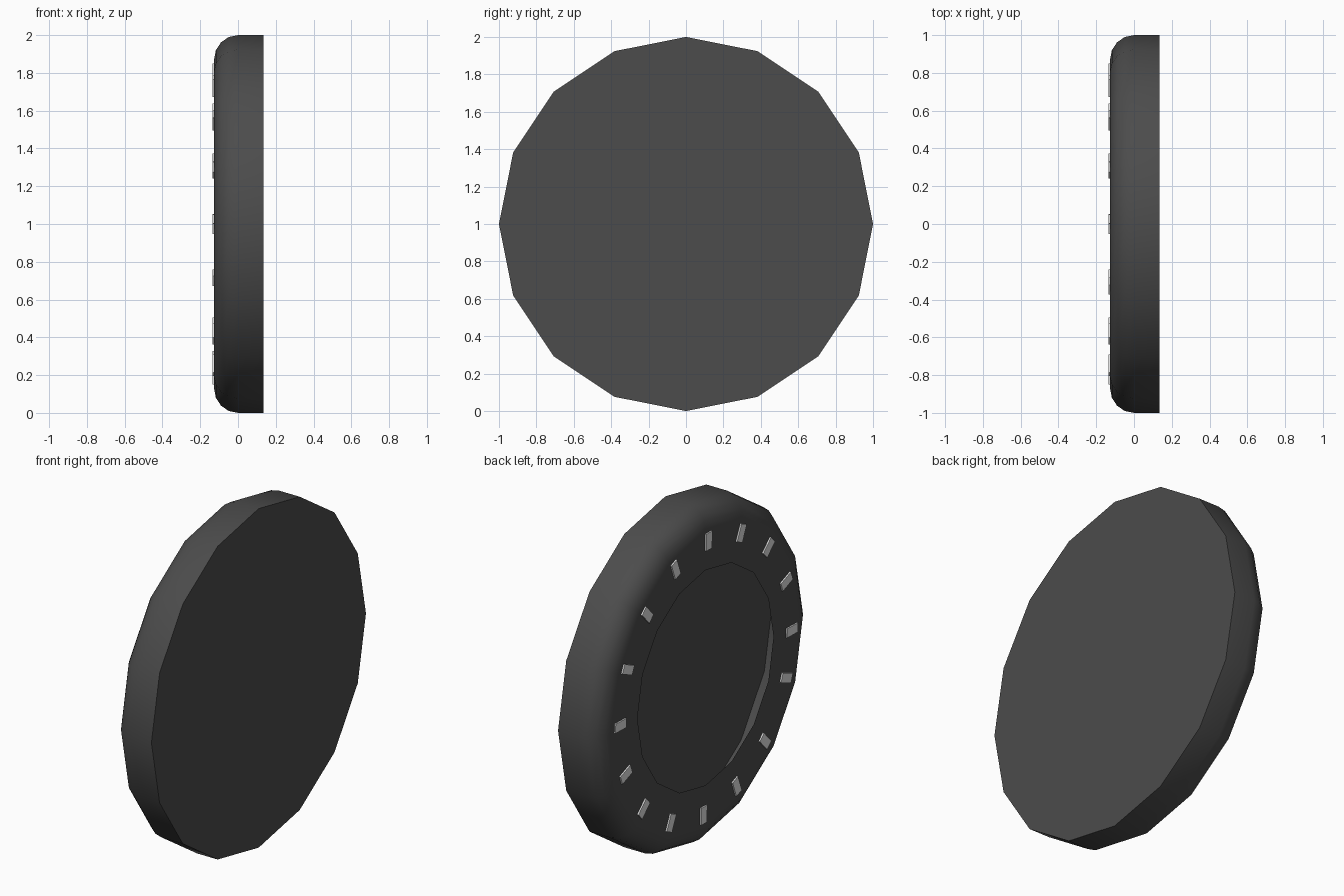
import bpy, bmesh, math
from mathutils import Matrix, Vector

if "Cube" in bpy.data.objects:
    bpy.data.objects.remove(bpy.data.objects["Cube"])

SIDES = 16


def material(name, value):
    m = bpy.data.materials.new(name)
    m.diffuse_color = (value, value, value, 1)
    m.use_nodes = True
    m.node_tree.nodes["Principled BSDF"].inputs["Base Color"].default_value = m.diffuse_color
    return m


dark = material("dark_grey", 0.072)
light = material("light_grey", 0.75)


def finish(bm, name, mat):
    bmesh.ops.recalc_face_normals(bm, faces=bm.faces)
    mesh = bpy.data.meshes.new(name)
    bm.to_mesh(mesh)
    bm.free()
    mesh.materials.append(mat)
    ob = bpy.data.objects.new(name, mesh)
    bpy.context.collection.objects.link(ob)
    return ob


# Hollow disc shell: (x, radius) profile turned around the x axis,
# closed at the back, rounded on the other rim and open in the middle
profile = [(0.135, 1.0)]
for i in range(5):
    a = math.radians(22.5 * i)
    profile.append((-0.127 * math.sin(a), 0.87 + 0.13 * math.cos(a)))
profile.append((-0.127, 0.635))

bm = bmesh.new()
rings = []
for x, r in profile:
    rings.append([bm.verts.new((x, r * math.cos(2 * math.pi * k / SIDES),
                                1 + r * math.sin(2 * math.pi * k / SIDES)))
                  for k in range(SIDES)])
for a, b in zip(rings, rings[1:]):
    for k in range(SIDES):
        n = (k + 1) % SIDES
        bm.faces.new((a[k], a[n], b[n], b[k]))
bm.faces.new(rings[0])
body = finish(bm, "disc_shell", dark)
bpy.context.view_layer.objects.active = body
body.select_set(True)
bpy.ops.object.shade_smooth_by_angle(angle=math.radians(30))

# Ring of small raised marker blocks on the rounded side (one sits slightly off)
bm = bmesh.new()
for k in range(SIDES):
    angle = 360 * k / SIDES + (-1.7 if k == 9 else 1.7)
    m = (Matrix.Translation(Vector((0, 0, 1)))
         @ Matrix.Rotation(math.radians(angle), 4, 'X')
         @ Matrix.Translation(Vector((-0.129, 0.80, 0)))
         @ Matrix.Diagonal((0.014, 0.10, 0.054, 1)))
    bmesh.ops.create_cube(bm, size=1, matrix=m)
finish(bm, "rim_markers", light)
